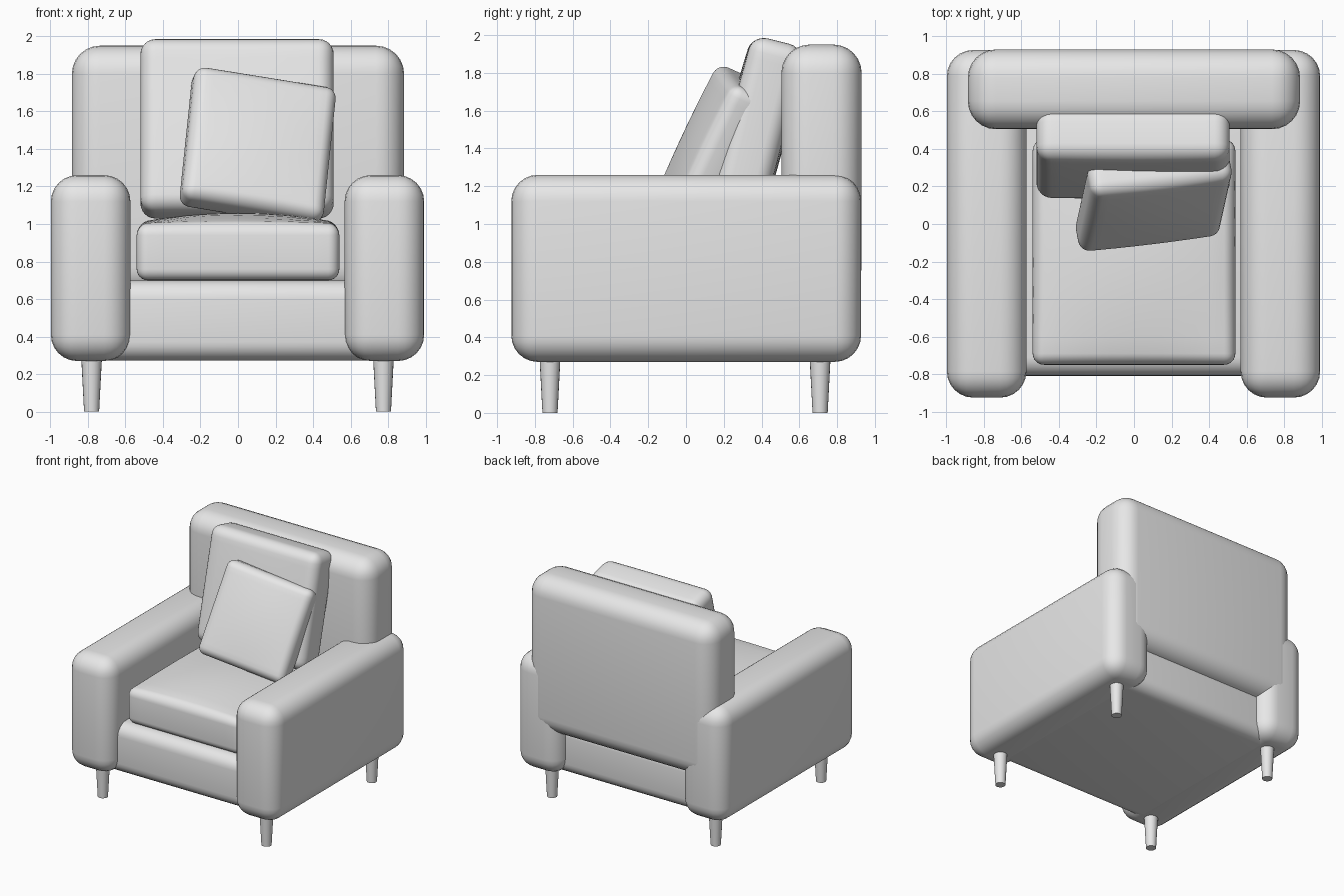
import bpy, bmesh
from math import radians, cos, pi
from mathutils import Vector, Euler

cube = bpy.data.objects.get("Cube")
if cube:
    bpy.data.objects.remove(cube)

fabric = bpy.data.materials.new("light_grey_fabric")
fabric.use_nodes = True
GREY = (0.8, 0.8, 0.8, 1)
fabric.diffuse_color = GREY
fabric.node_tree.nodes["Principled BSDF"].inputs["Base Color"].default_value = GREY


def finish(name, bm, location, angles=(0, 0, 0), order="XYZ"):
    mesh = bpy.data.meshes.new(name)
    bm.to_mesh(mesh)
    bm.free()
    mesh.materials.append(fabric)
    obj = bpy.data.objects.new(name, mesh)
    bpy.context.collection.objects.link(obj)
    obj.matrix_world = Euler([radians(a) for a in angles], order).to_matrix().to_4x4()
    obj.location = location
    bpy.ops.object.select_all(action="DESELECT")
    obj.select_set(True)
    bpy.context.view_layer.objects.active = obj
    bpy.ops.object.shade_smooth_by_angle(angle=radians(40))
    return obj


def rounded_box(size, radius, segments=6):
    bm = bmesh.new()
    bmesh.ops.create_cube(bm, size=1)
    bmesh.ops.scale(bm, vec=size, verts=bm.verts)
    bmesh.ops.bevel(bm, geom=bm.edges[:], offset=radius, segments=segments,
                    profile=0.5, affect="EDGES", clamp_overlap=True)
    return bm


def puff(bm, size, axis, front=0.0, back=0.0, cuts=8):
    """Swell a cushion along one axis, most in the middle of its faces."""
    others = [a for a in range(3) if a != axis]
    for a in others:
        for i in range(1, cuts):
            normal = Vector((0, 0, 0))
            normal[a] = 1
            point = normal * size[a] * (i / cuts - 0.5)
            bmesh.ops.bisect_plane(bm, geom=bm.verts[:] + bm.edges[:] + bm.faces[:],
                                   plane_co=point, plane_no=normal, dist=0.0005)
    for v in bm.verts:
        swell = 1
        for a in others:
            swell *= max(0, cos(pi * v.co[a] / size[a])) ** 0.7
        depth = 2 * v.co[axis] / size[axis]
        v.co[axis] += swell * (front * max(depth, 0) - back * max(-depth, 0))


def block(name, low, high, radius):
    low, high = Vector(low), Vector(high)
    return finish(name, rounded_box(high - low, radius), (low + high) / 2)


# Frame: base, backrest and the two arms
block("base", (-0.80, -0.81, 0.272), (0.80, 0.82, 0.70), 0.10)
block("backrest", (-0.885, 0.505, 0.62), (0.885, 0.93, 1.95), 0.15)
for side, x in (("right", -0.785), ("left", 0.78)):
    block(side + "_arm", (x - 0.212, -0.925, 0.27), (x + 0.212, 0.927, 1.26), 0.14)

# Seat cushion with a domed top
size = (1.08, 1.20, 0.30)
bm = rounded_box(size, 0.06)
puff(bm, size, 2, front=0.06)
finish("seat_cushion", bm, (0, -0.15, 0.85))

# Back cushion leaning on the backrest
size = (1.03, 0.28, 0.95)
bm = rounded_box(size, 0.08)
puff(bm, size, 1, front=0.02, back=0.02)
finish("back_cushion", bm, (-0.005, 0.375, 1.507), (-14, 0, 0))

# Loose throw pillow, rolled, leaned and turned
size = (0.77, 0.19, 0.78)
bm = rounded_box(size, 0.06)
puff(bm, size, 1, front=0.03, back=0.03)
finish("throw_pillow", bm, (0.105, 0.13, 1.41), (-24, 10, 11), "YXZ")

# Four tapered legs
for side, x in (("right", -0.78), ("left", 0.775)):
    for place, y in (("front", -0.72), ("back", 0.71)):
        bm = bmesh.new()
        bmesh.ops.create_cone(bm, cap_ends=True, segments=20, radius1=0.04,
                              radius2=0.058, depth=0.34)
        finish(f"{place}_{side}_leg", bm, (x, y, 0.17))
